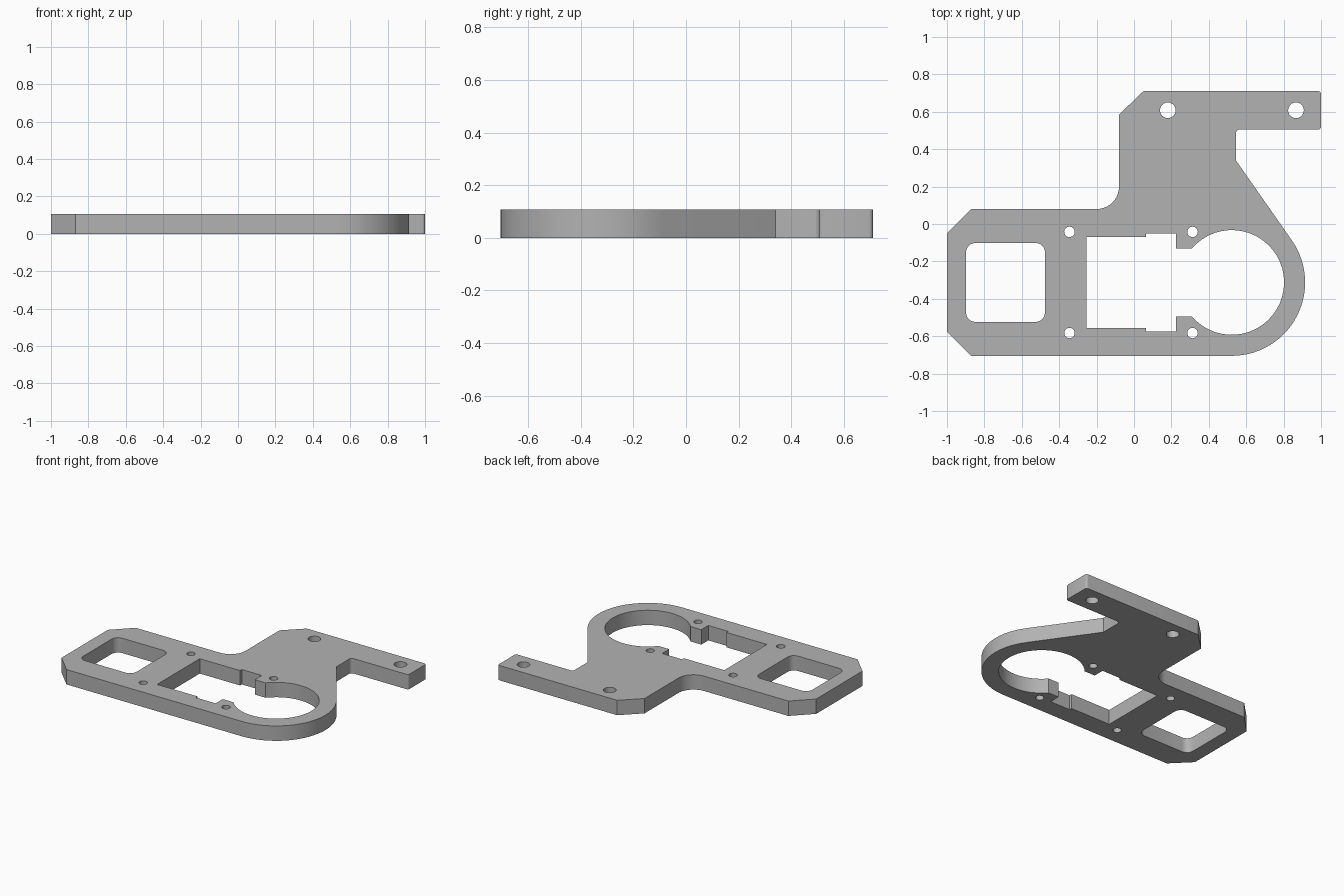
import bpy, bmesh
from math import cos, sin, radians

if "Cube" in bpy.data.objects:
    bpy.data.objects.remove(bpy.data.objects["Cube"])

HEIGHT = 0.107
AXIS_Y = -0.3125          # symmetry line of the lower body
RING = (0.5225, AXIS_Y)   # centre of the round end


def arc(centre, radius, start, end, steps):
    angles = [radians(start + (end - start) * i / steps) for i in range(steps + 1)]
    return [(centre[0] + radius * cos(a), centre[1] + radius * sin(a)) for a in angles]


def circle(x, y, radius, steps=24):
    return arc((x, y), radius, 0, 360, steps)[:-1]


def rounded_square(x, y, half, radius):
    inner = half - radius
    points = []
    for i, (sx, sy) in enumerate([(1, 1), (-1, 1), (-1, -1), (1, -1)]):
        points += arc((x + sx * inner, y + sy * inner), radius, i * 90, i * 90 + 90, 6)
    return points


def mirrored(points):
    return [(x, 2 * AXIS_Y - y) for x, y in points]


# Outer outline, clockwise from the left end
outline = [(-1, -0.05), (-0.87, 0.08)]
outline += arc((-0.2, 0.2), 0.12, -90, 0, 10)            # inner fillet
outline += [(-0.08, 0.585), (0.05, 0.71)]                # arm chamfer
outline += arc((0.985, 0.695), 0.015, 90, 0, 4)          # arm tip
outline += arc((0.985, 0.52), 0.015, 0, -90, 4)
outline += arc((0.565, 0.485), 0.02, 90, 180, 4)         # arm underside
outline += [(0.545, 0.34)]
outline += arc(RING, 0.3925, 35, -90, 22)                # round end
outline += [(-0.87, -0.705), (-1, -0.575)]

# Stepped opening that runs into the round bore
step = [(-0.255, -0.07), (0.065, -0.07), (0.065, -0.05),
        (0.225, -0.05), (0.225, -0.13)]
opening = step + arc(RING, 0.28, 139.3, -139.3, 36) + mirrored(step)[::-1]

# Window, screw holes and arm holes
screws = [circle(x, -0.042, 0.028) for x in (-0.345, 0.313)]
screws += [mirrored(hole) for hole in screws]
arm_holes = [circle(x, 0.608, 0.042) for x in (0.181, 0.866)]
window = rounded_square(-0.687, AXIS_Y, 0.211, 0.05)
loops = [outline, opening, window] + screws + arm_holes

# Fill the flat profile and extrude it
curve = bpy.data.curves.new("plate_profile", "CURVE")
curve.dimensions = "2D"
curve.fill_mode = "BOTH"
curve.extrude = HEIGHT / 2
for points in loops:
    spline = curve.splines.new("POLY")
    spline.points.add(len(points) - 1)
    for point, (x, y) in zip(spline.points, points):
        point.co = (x, y, 0, 1)
    spline.use_cyclic_u = True
helper = bpy.data.objects.new("profile_helper", curve)
bpy.context.collection.objects.link(helper)
graph = bpy.context.evaluated_depsgraph_get()
mesh = bpy.data.meshes.new_from_object(helper.evaluated_get(graph))
bpy.data.objects.remove(helper)

# Weld the caps to the walls and stand the plate on the floor
bm = bmesh.new()
bm.from_mesh(mesh)
bmesh.ops.remove_doubles(bm, verts=bm.verts, dist=0.0005)
bmesh.ops.translate(bm, verts=bm.verts, vec=(0, 0, HEIGHT / 2))
bmesh.ops.recalc_face_normals(bm, faces=bm.faces)
bm.to_mesh(mesh)
bm.free()

# Single grey colour
grey = bpy.data.materials.new("grey")
grey.use_nodes = True
colour = (0.45, 0.45, 0.45, 1)
grey.diffuse_color = colour
grey.node_tree.nodes["Principled BSDF"].inputs["Base Color"].default_value = colour
mesh.materials.clear()
mesh.materials.append(grey)

plate = bpy.data.objects.new("mounting_plate", mesh)
bpy.context.collection.objects.link(plate)
bpy.context.view_layer.objects.active = plate
plate.select_set(True)
bpy.ops.object.shade_smooth_by_angle(angle=radians(30))
